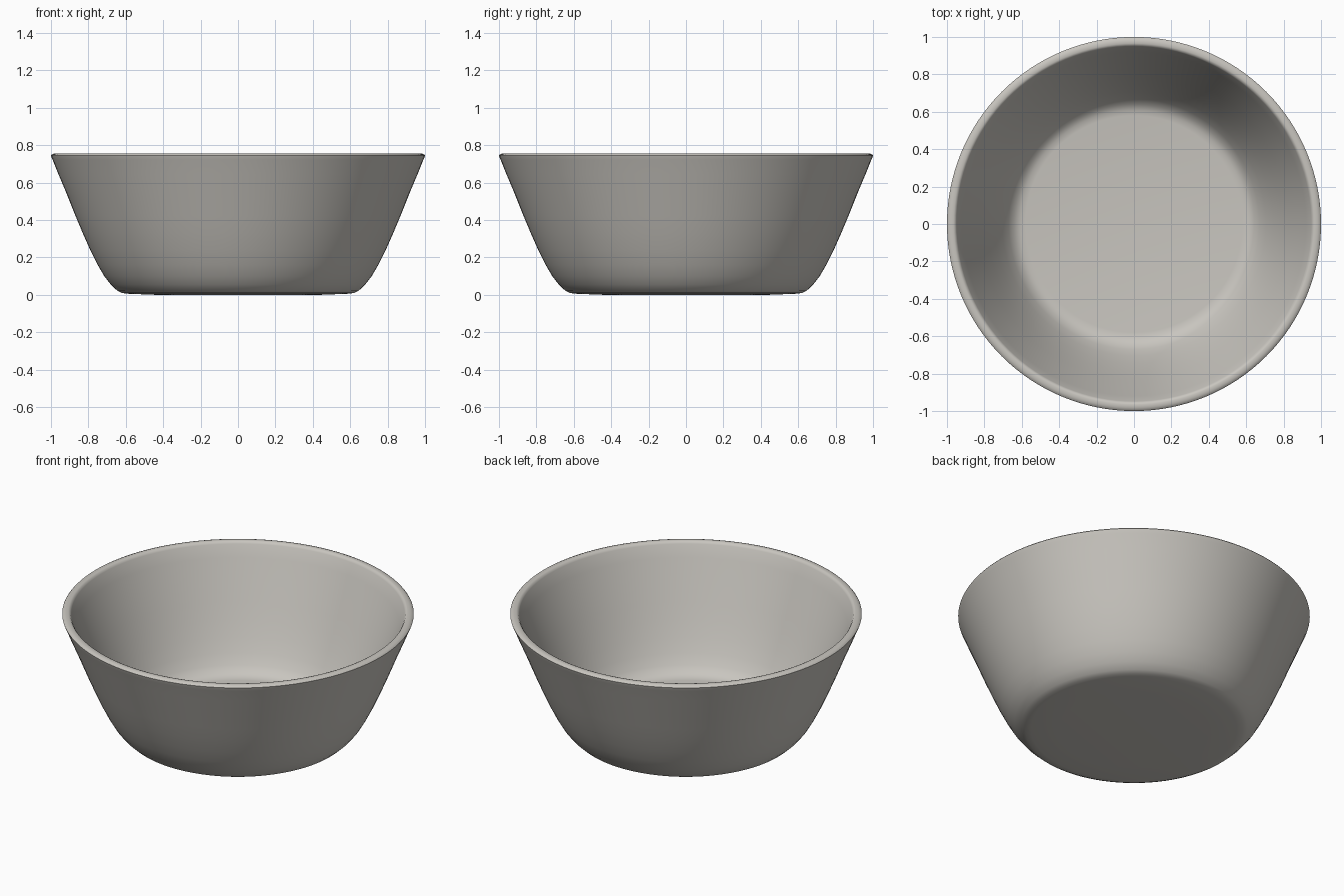
import bpy, bmesh, math

if "Cube" in bpy.data.objects:
    bpy.data.objects.remove(bpy.data.objects["Cube"])

# Warm light grey clay
mat = bpy.data.materials.new("warm_grey")
mat.diffuse_color = (0.58, 0.56, 0.52, 1)
mat.use_nodes = True
mat.node_tree.nodes["Principled BSDF"].inputs["Base Color"].default_value = mat.diffuse_color

# Half section (radius, height): underside, outer wall, rounded rim, inner wall, floor
profile = [
    (0.0, 0.0), (0.43, 0.0), (0.585, 0.006), (0.62, 0.01), (0.645, 0.022),
    (0.68, 0.055), (0.715, 0.10), (0.75, 0.16), (0.79, 0.24), (0.83, 0.33),
    (0.87, 0.425), (0.92, 0.55), (0.96, 0.645), (0.99, 0.72), (0.998, 0.738),
    (1.0, 0.745), (0.995, 0.751), (0.982, 0.756), (0.965, 0.757), (0.955, 0.753),
    (0.948, 0.742), (0.92, 0.67), (0.875, 0.56), (0.825, 0.435), (0.785, 0.34),
    (0.745, 0.25), (0.705, 0.17), (0.67, 0.11), (0.64, 0.075), (0.61, 0.06),
    (0.58, 0.056), (0.0, 0.055),
]

# Spin the section into the bowl
SIDES = 128
bm = bmesh.new()
verts = [bm.verts.new((r, 0, z)) for r, z in profile]
edges = [bm.edges.new(pair) for pair in zip(verts, verts[1:])]
bmesh.ops.spin(bm, geom=verts + edges, cent=(0, 0, 0), axis=(0, 0, 1),
               angle=2 * math.pi, steps=SIDES, use_merge=False)
bmesh.ops.remove_doubles(bm, verts=bm.verts, dist=1e-4)
bmesh.ops.recalc_face_normals(bm, faces=bm.faces)
mesh = bpy.data.meshes.new("bowl")
bm.to_mesh(mesh)
bm.free()
mesh.materials.append(mat)

bowl = bpy.data.objects.new("bowl", mesh)
bpy.context.collection.objects.link(bowl)
bpy.context.view_layer.objects.active = bowl
bowl.select_set(True)
bpy.ops.object.shade_smooth_by_angle(angle=math.radians(40))
